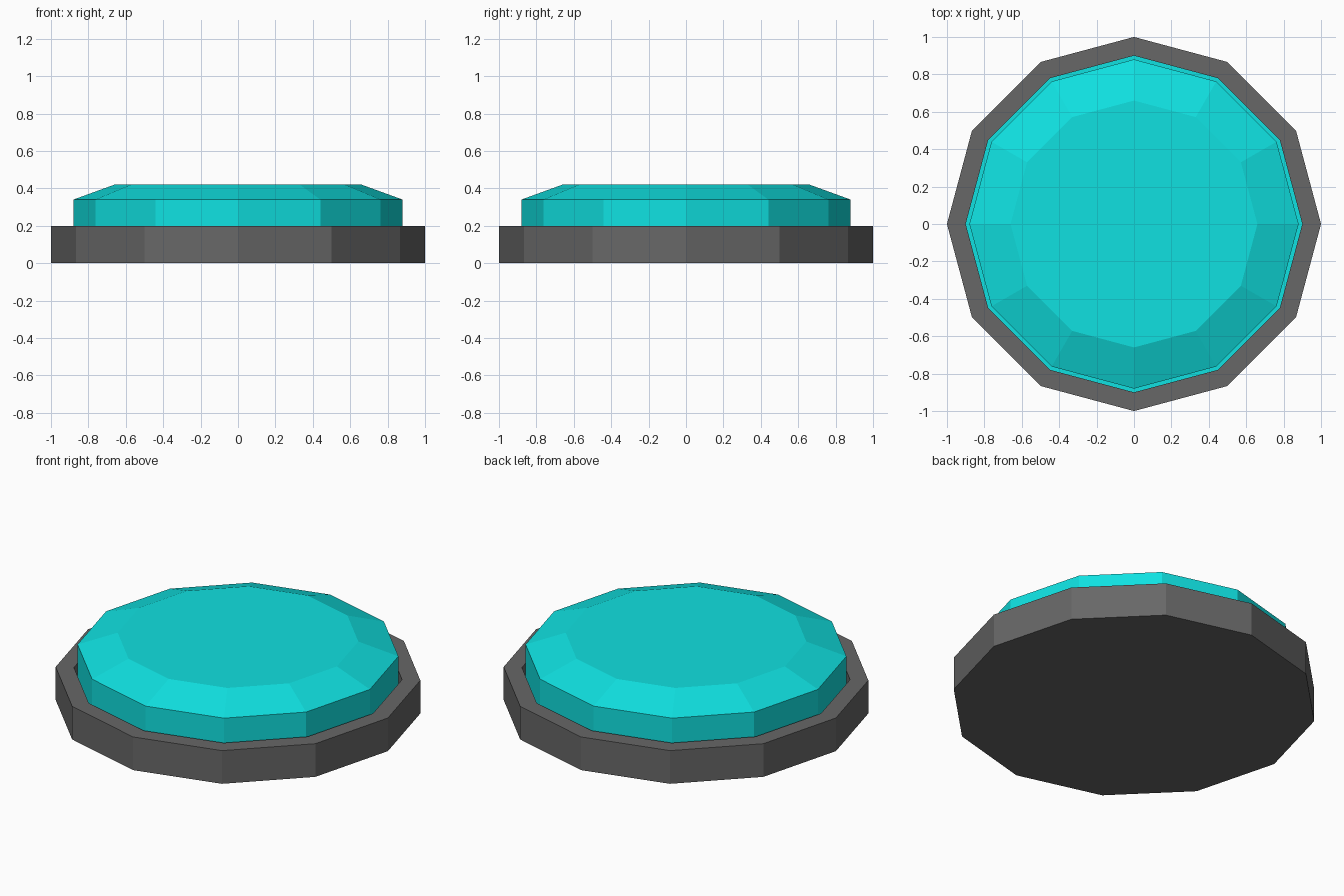
import bpy, bmesh, math

if "Cube" in bpy.data.objects:
    bpy.data.objects.remove(bpy.data.objects["Cube"])

SIDES = 12


def material(name, rgb):
    m = bpy.data.materials.new(name)
    m.diffuse_color = (*rgb, 1)
    m.use_nodes = True
    m.node_tree.nodes["Principled BSDF"].inputs["Base Color"].default_value = m.diffuse_color
    return m


def lathe(name, profile, mat, cap_start=False, cap_end=False):
    """Sweep (radius, z) points, listed from bottom to top, around z."""
    bm = bmesh.new()
    rings = []
    for r, z in profile:
        rings.append([bm.verts.new((r * math.cos(2 * math.pi * i / SIDES),
                                    r * math.sin(2 * math.pi * i / SIDES), z))
                      for i in range(SIDES)])
    for a, b in zip(rings, rings[1:]):
        for i in range(SIDES):
            j = (i + 1) % SIDES
            bm.faces.new((a[i], a[j], b[j], b[i]))
    if cap_start:
        bm.faces.new(rings[0][::-1])
    if cap_end:
        bm.faces.new(rings[-1])
    mesh = bpy.data.meshes.new(name)
    bm.to_mesh(mesh)
    bm.free()
    mesh.materials.append(mat)
    obj = bpy.data.objects.new(name, mesh)
    bpy.context.collection.objects.link(obj)
    return obj


grey = material("dark grey", (0.135, 0.135, 0.135))
cyan = material("cyan", (0.005, 0.75, 0.75))

# Base: solid underside, outer wall, flat rim and inner recess wall
lathe("base_ring", [(1, 0), (1, 0.2), (0.9, 0.2), (0.9, 0.1)], grey, cap_start=True)

# Button: narrow recess floor, upright wall, bevelled shoulder and flat top
lathe("button", [(0.9, 0.1), (0.88, 0.1), (0.88, 0.34), (0.66, 0.42)], cyan, cap_end=True)
